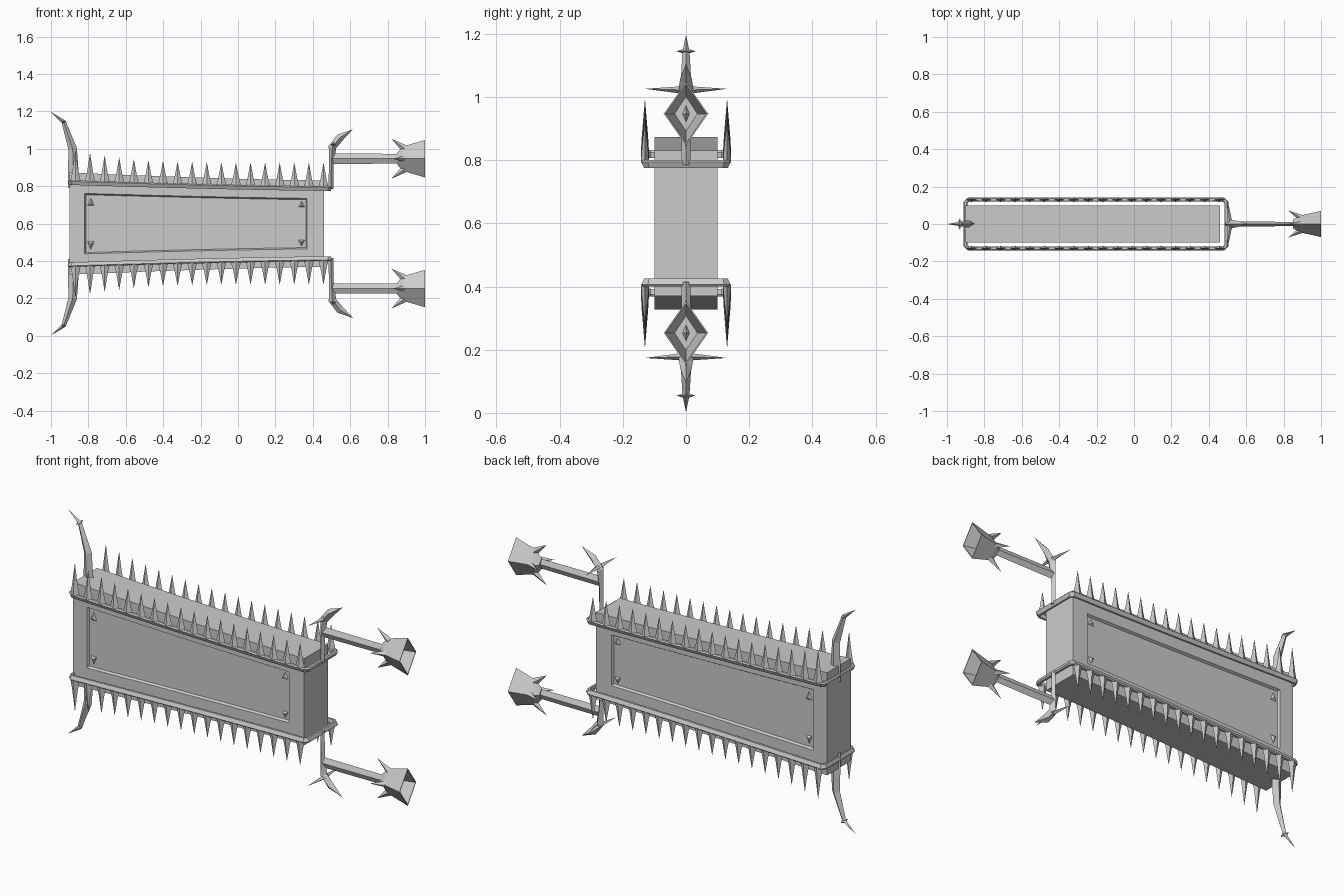
import bpy, bmesh
from mathutils import Vector

if "Cube" in bpy.data.objects:
    bpy.data.objects.remove(bpy.data.objects["Cube"])

MID = 0.6  # mirror plane height


def finish(name, bm, mirror_y=False, mirror_z=True):
    bmesh.ops.remove_doubles(bm, verts=bm.verts, dist=0.0004)
    bmesh.ops.recalc_face_normals(bm, faces=bm.faces)
    bmesh.ops.translate(bm, verts=bm.verts, vec=(0, 0, -MID))
    mesh = bpy.data.meshes.new(name)
    bm.to_mesh(mesh)
    bm.free()
    ob = bpy.data.objects.new(name, mesh)
    ob.location.z = MID
    bpy.context.collection.objects.link(ob)
    if mirror_y or mirror_z:
        m = ob.modifiers.new("Mirror", 'MIRROR')
        m.use_axis = (False, mirror_y, mirror_z)
        m.use_mirror_merge = False
    return ob


def loft(bm, rings, closed=False):
    vs = [[bm.verts.new(p) for p in r] for r in rings]
    n = len(vs[0])
    pairs = list(zip(vs, vs[1:])) + ([(vs[-1], vs[0])] if closed else [])
    for a, b in pairs:
        for i in range(n):
            j = (i + 1) % n
            bm.faces.new((a[i], a[j], b[j], b[i]))
    if not closed:
        bm.faces.new(vs[0])
        bm.faces.new(vs[-1])


def tube(bm, pts, radii):
    """Diamond-section tube; radii are (sideways, in-plane)."""
    pts = [Vector(p) for p in pts]
    rings = []
    for i, (p, (ru, rv)) in enumerate(zip(pts, radii)):
        d = (pts[min(i + 1, len(pts) - 1)] - pts[max(i - 1, 0)]).normalized()
        u = Vector((0, 1, 0)) if abs(d.y) < 0.75 else Vector((1, 0, 0))
        v = d.cross(u).normalized()
        u = v.cross(d)
        rings.append([p + u * ru, p + v * rv, p - u * ru, p - v * rv])
    loft(bm, rings)


def sweep(x, base, rise, power=1.4):
    """Edge height: rises gently toward the left end."""
    return base + rise * max(0, (0.5 - x) / 1.4) ** power


# Main body with a shallow recessed panel front and back
def outline(x0, x1, base, rise, y, n=7):
    xs = [x0 + (x1 - x0) * i / (n - 1) for i in range(n)]
    top = [(x, y, sweep(x, base, rise)) for x in xs]
    return top + [(x, y, 2 * MID - z) for x, y, z in reversed(top)]


bm = bmesh.new()
half = [outline(-0.813, 0.363, 0.727, 0.030, -0.088),
        outline(-0.82, 0.37, 0.734, 0.030, -0.10),
        outline(-0.90, 0.46, 0.83, 0.043, -0.10)]
loft(bm, half + [[(x, -y, z) for x, y, z in r] for r in reversed(half)])
finish("body", bm, mirror_z=False)

# Corner studs on the panels
bm = bmesh.new()
for x, z in ((-0.787, 0.695), (0.34, 0.687)):
    w, h = 0.019, 0.046 if x < 0 else 0.036
    tri = [(x - w, -0.087, z), (x + w, -0.087, z), (x, -0.087, z + h)]
    loft(bm, [tri, [(x, -0.1, z + h * 0.3)] * 3])
finish("panel_stud", bm, mirror_y=True)

# Rail loop round the body
X0, X1, Y, C = -0.90, 0.493, 0.13, 0.014
n = 9
xs = [X0 + C + (X1 - X0 - 2 * C) * i / (n - 1) for i in range(n)]
path = ([(x, -Y) for x in xs] + [(X1, -Y + C), (X1, Y - C)]
        + [(x, Y) for x in reversed(xs)] + [(X0, Y - C), (X0, -Y + C)])
section = [(-0.011, 0.005), (-0.006, 0.012), (0.006, 0.012),
           (0.012, 0.006), (0.003, -0.013), (-0.008, -0.013)]
rings = []
for i, (x, y) in enumerate(path):
    a = Vector(path[i - 1])
    b = Vector(path[(i + 1) % len(path)])
    p = Vector((x, y))
    d = ((p - a).normalized() + (b - p).normalized()).normalized()
    z = sweep(x, 0.788, 0.032)
    rings.append([(x + d.y * o, y - d.x * o, z + h) for o, h in section])
bm = bmesh.new()
loft(bm, rings, closed=True)
finish("rail", bm)

# Rows of spikes standing on the rails
bm = bmesh.new()
for i in range(18):
    x = -0.869 + 0.078 * i
    z0 = sweep(x, 0.793, 0.032)
    z1 = sweep(x, 0.927, 0.078, 5)
    tube(bm, [(x, -Y, z0), (x, -Y, z0 + 0.3 * (z1 - z0)), (x, -Y, z1)],
         [(0.013, 0.028), (0.010, 0.017), (0, 0)])
finish("rail_spikes", bm, mirror_y=True)

# Curved horn at the left end with small side barbs
bm = bmesh.new()
tube(bm, [(-0.878, 0, 0.79), (-0.884, 0, 1.0), (-0.932, 0, 1.145), (-1.0, 0, 1.197)],
     [(0.016, 0.032), (0.02, 0.023), (0.011, 0.012), (0, 0)])
for s in (-1, 1):
    tube(bm, [(-0.932, 0, 1.145), (-0.932, s * 0.03, 1.145)], [(0.014, 0.010), (0, 0)])
finish("left_horn", bm)

# Post at the right end with hooked tip and long side barbs
bm = bmesh.new()
tube(bm, [(0.497, 0, 0.785), (0.499, 0, 0.92), (0.505, 0, 1.01), (0.545, 0, 1.06), (0.615, 0, 1.105)],
     [(0.015, 0.013), (0.015, 0.013), (0.026, 0.021), (0.018, 0.021), (0, 0)])
for s in (-1, 1):
    tube(bm, [(0.512, 0, 1.022), (0.50, s * 0.13, 1.026)], [(0.016, 0.013), (0, 0)])
finish("right_post", bm)

# Arm reaching out to the cup
AZ = 0.947
bm = bmesh.new()
tube(bm, [(0.497, 0, AZ), (0.89, 0, AZ), (0.91, 0, AZ)],
     [(0.014, 0.028), (0.011, 0.026), (0, 0)])
finish("arm", bm)

# Open diamond-shaped cup
bm = bmesh.new()
loft(bm, [[(x, hw, AZ), (x, 0, AZ + hh), (x, -hw, AZ), (x, 0, AZ - hh)]
          for x, hw, hh in ((0.85, 0.022, 0.03), (0.88, 0.043, 0.065), (1.0, 0.07, 0.10),
                            (1.0, 0.065, 0.093), (0.89, 0.036, 0.055))])
finish("cup", bm)

# Swept-back barbs on the cup corners
bm = bmesh.new()
for s in (-1, 1):
    tube(bm, [(0.89, 0, AZ + s * 0.055), (0.82, 0, AZ + s * 0.107)], [(0.014, 0.02), (0, 0)])
    tube(bm, [(0.89, s * 0.035, AZ), (0.825, s * 0.072, AZ)], [(0.016, 0.016), (0, 0)])
finish("cup_barbs", bm)
